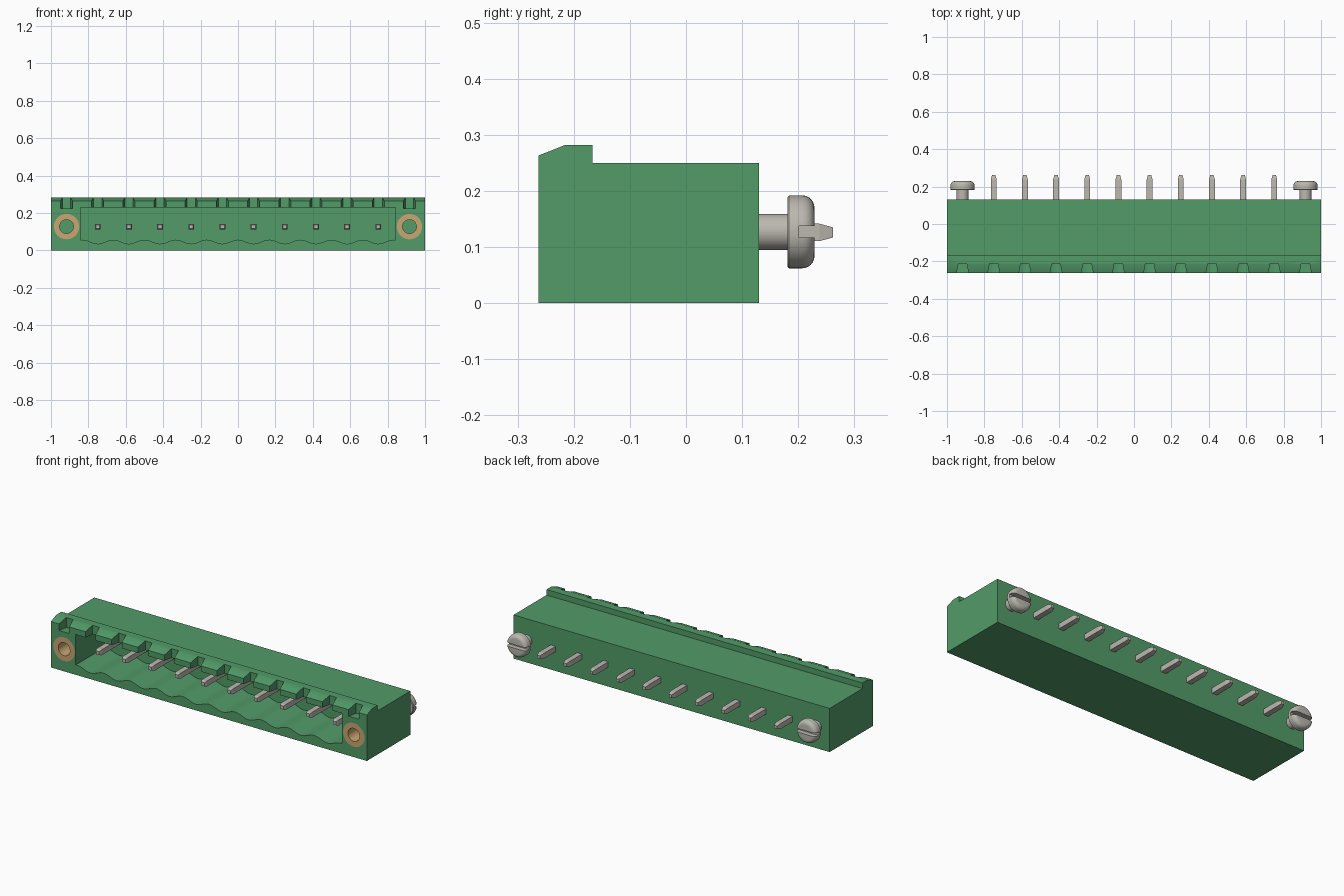
import bpy, bmesh, math
from mathutils import Vector, Matrix

if "Cube" in bpy.data.objects:
    bpy.data.objects.remove(bpy.data.objects["Cube"])

PITCH = 1 / 6
AXIS_Z = 0.127
FRONT, BACK = -0.263, 0.13
PIN_XS = [(i - 4.5) * PITCH for i in range(10)]
SCREW_XS = [-5.5 * PITCH, 5.5 * PITCH]


def material(name, rgb, rough):
    m = bpy.data.materials.new(name)
    m.use_nodes = True
    m.diffuse_color = (*rgb, 1)
    bsdf = m.node_tree.nodes["Principled BSDF"]
    bsdf.inputs["Base Color"].default_value = (*rgb, 1)
    bsdf.inputs["Roughness"].default_value = rough
    return m


GREEN = material("green plastic", (0.085, 0.33, 0.14), 0.5)
STEEL = material("pale metal", (0.50, 0.48, 0.43), 0.4)
BRASS = material("brass", (0.58, 0.38, 0.17), 0.4)


def finish(name, bm, mat):
    bmesh.ops.recalc_face_normals(bm, faces=bm.faces[:])
    mesh = bpy.data.meshes.new(name)
    bm.to_mesh(mesh)
    bm.free()
    mesh.materials.append(mat)
    ob = bpy.data.objects.new(name, mesh)
    bpy.context.collection.objects.link(ob)
    return ob


def prism(bm, points, vec):
    """Extrude a closed outline along a vector."""
    face = bm.faces.new([bm.verts.new(p) for p in points])
    out = bmesh.ops.extrude_face_region(bm, geom=[face], use_keep_orig=True)
    verts = [g for g in out["geom"] if isinstance(g, bmesh.types.BMVert)]
    bmesh.ops.translate(bm, verts=verts, vec=Vector(vec))


def lathe(bm, x, profile, steps=40):
    """Revolve (radius, y) points around the y axis through x."""
    centre = Vector((x, 0, AXIS_Z))
    verts = [bm.verts.new(centre + Vector((r, y, 0))) for r, y in profile]
    edges = [bm.edges.new(pair) for pair in zip(verts, verts[1:])]
    bmesh.ops.spin(bm, geom=verts + edges, cent=centre, axis=(0, 1, 0),
                   angle=math.tau, steps=steps)
    bmesh.ops.remove_doubles(bm, verts=bm.verts[:], dist=1e-5)


def cut(ob, bm):
    cutter = finish("cutter", bm, ob.data.materials[0])
    cutter.hide_render = True
    mod = ob.modifiers.new("cut", "BOOLEAN")
    mod.operation, mod.solver, mod.object = "DIFFERENCE", "EXACT", cutter
    select(ob)
    bpy.ops.object.modifier_apply(modifier=mod.name)
    bpy.data.objects.remove(cutter)


def select(ob):
    bpy.ops.object.select_all(action="DESELECT")
    ob.select_set(True)
    bpy.context.view_layer.objects.active = ob


def smooth(ob):
    select(ob)
    bpy.ops.object.shade_smooth_by_angle(angle=math.radians(32))


# Housing: side outline with the raised, sloped front lip
outline = [(FRONT, 0), (BACK, 0), (BACK, 0.25), (-0.167, 0.25),
           (-0.167, 0.282), (-0.215, 0.282), (FRONT, 0.263)]
bm = bmesh.new()
prism(bm, [(-1, y, z) for y, z in outline], (2, 0, 0))
housing = finish("housing", bm, GREEN)

# Open plug cavity with a scalloped floor
half, samples = 0.843, 120
floor = []
for i in range(samples + 1):
    x = -half + 2 * half * i / samples
    floor.append((x, FRONT - 0.05, 0.046 - 0.011 * math.cos(math.tau * (x / PITCH + 0.5))))
bm = bmesh.new()
prism(bm, floor + [(half, FRONT - 0.05, 0.23), (-half, FRONT - 0.05, 0.23)],
      (0, 0.05 - FRONT, 0))
cut(housing, bm)

# Tapered coding notches along the lip
bm = bmesh.new()
for x in PIN_XS + SCREW_XS:
    notch = [(-0.034, FRONT - 0.01), (0.034, FRONT - 0.01), (0.022, -0.211), (-0.022, -0.211)]
    prism(bm, [(x + dx, y, 0.225) for dx, y in notch], (0, 0, 0.1))
cut(housing, bm)

# Round seats for the threaded inserts
bm = bmesh.new()
for x in SCREW_XS:
    lathe(bm, x, [(0, FRONT - 0.02), (0.068, FRONT - 0.02), (0.068, -0.08), (0, -0.08)])
cut(housing, bm)
smooth(housing)

for side, x in zip(("right", "left"), SCREW_XS):
    # Threaded insert
    bm = bmesh.new()
    lathe(bm, x, [(0.037, FRONT), (0.068, FRONT), (0.068, -0.08), (0.037, -0.08), (0.037, FRONT)])
    smooth(finish(side + "_insert", bm, BRASS))

    # Screw with rounded head and a horizontal drive slot
    head_r, tip, fillet = 0.065, 0.229, 0.022
    arc = [math.radians(a) for a in range(0, 91, 15)]
    profile = [(0, 0.1), (0.032, 0.1), (0.032, 0.181), (head_r - 0.003, 0.181), (head_r, 0.184)]
    profile += [(head_r - fillet + fillet * math.cos(a), tip - fillet + fillet * math.sin(a))
                for a in arc]
    bm = bmesh.new()
    lathe(bm, x, profile + [(0, tip)])
    screw = finish(side + "_screw", bm, STEEL)
    bm = bmesh.new()
    bmesh.ops.create_cube(bm, size=1, matrix=Matrix.Translation((x, 0.226, AXIS_Z))
                          @ Matrix.Diagonal((0.2, 0.05, 0.02, 1)))
    cut(screw, bm)
    smooth(screw)

# Square contact pins with tapered ends
for i, x in enumerate(PIN_XS):
    bm = bmesh.new()
    rings = []
    for y, h in [(-0.2, 0.010), (-0.185, 0.0155), (0.238, 0.0155), (0.262, 0.009)]:
        rings.append([bm.verts.new((x + sx * h, y, AXIS_Z - 0.001 + sz * h))
                      for sx, sz in ((-1, -1), (1, -1), (1, 1), (-1, 1))])
    for a, b in zip(rings, rings[1:]):
        for k in range(4):
            n = (k + 1) % 4
            bm.faces.new((a[k], a[n], b[n], b[k]))
    bm.faces.new(rings[0])
    bm.faces.new(rings[-1])
    finish(f"contact_pin_{i + 1}", bm, STEEL)
